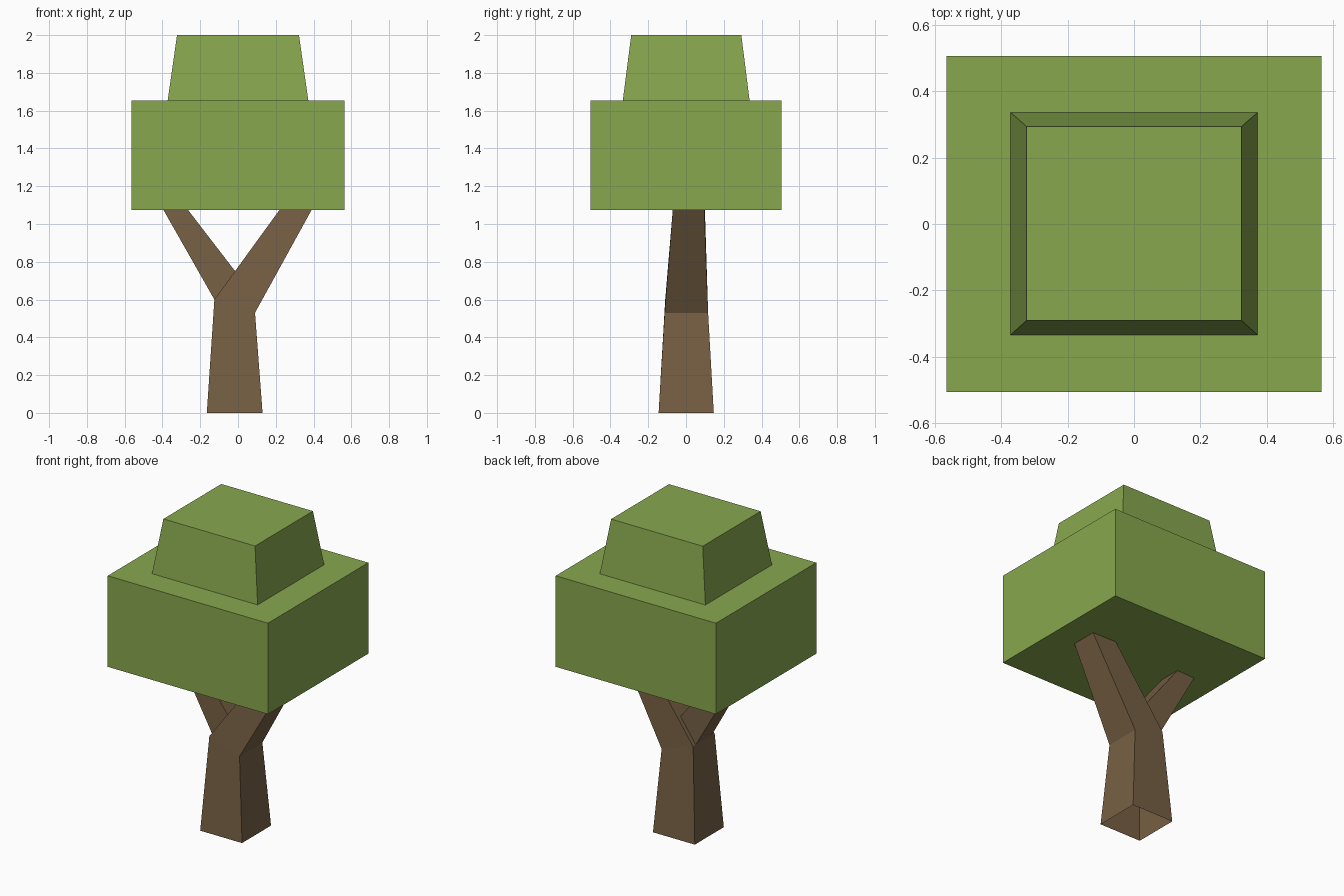
import bpy, bmesh

if "Cube" in bpy.data.objects:
    bpy.data.objects.remove(bpy.data.objects["Cube"])


def material(name, rgb):
    m = bpy.data.materials.new(name)
    lin = [((c / 255 + 0.055) / 1.055) ** 2.4 for c in rgb]
    m.diffuse_color = (*lin, 1)
    m.use_nodes = True
    m.node_tree.nodes["Principled BSDF"].inputs["Base Color"].default_value = m.diffuse_color
    return m


leaf = material("leaf green", (135, 167, 78))
bark = material("bark brown", (119, 96, 68))


def loft(name, rings, mat, cap_start, cap_end):
    """Skin four-sided rings. Each ring is a left and a right edge: (x, z, y_front, y_back)."""
    bm = bmesh.new()
    loops = []
    for (xl, zl, fl, bl), (xr, zr, fr, br) in rings:
        pts = [(xl, fl, zl), (xr, fr, zr), (xr, br, zr), (xl, bl, zl)]
        loops.append([bm.verts.new(p) for p in pts])
    for a, b in zip(loops, loops[1:]):
        for i in range(4):
            j = (i + 1) % 4
            bm.faces.new((a[i], a[j], b[j], b[i]))
    if cap_start:
        bm.faces.new(loops[0][::-1])
    if cap_end:
        bm.faces.new(loops[-1])
    me = bpy.data.meshes.new(name)
    bm.to_mesh(me)
    bm.free()
    me.materials.append(mat)
    ob = bpy.data.objects.new(name, me)
    bpy.context.collection.objects.link(ob)
    return ob


def level(x, y0, y1, z):
    """Horizontal ring centred on x = 0."""
    return ((-x, z, y0, y1), (x, z, y0, y1))


# Trunk, open underneath, bending into the right branch
loft("trunk", [
    ((-0.165, 0, -0.145, 0.147), (0.13, 0, -0.145, 0.147)),
    ((-0.125, 0.60, -0.11, 0.107), (0.09, 0.53, -0.113, 0.117)),
    ((0.22, 1.075, -0.07, 0.10), (0.39, 1.075, -0.07, 0.097)),
    ((0.238, 1.10, -0.068, 0.10), (0.404, 1.10, -0.068, 0.096)),
], bark, False, True)

# Thinner left branch growing from the fork
loft("left_branch", [
    ((-0.125, 0.60, -0.08, 0.08), (-0.015, 0.75, -0.08, 0.077)),
    ((-0.395, 1.075, -0.07, 0.07), (-0.265, 1.075, -0.07, 0.075)),
    ((-0.409, 1.10, -0.07, 0.07), (-0.284, 1.10, -0.07, 0.075)),
], bark, True, True)

# Wide lower foliage block and tapered crown
loft("lower_foliage", [level(0.565, -0.505, 0.505, 1.075),
                       level(0.565, -0.505, 0.505, 1.655)], leaf, True, True)
loft("upper_foliage", [level(0.373, -0.335, 0.337, 1.65),
                       level(0.323, -0.29, 0.293, 2.0)], leaf, True, True)
